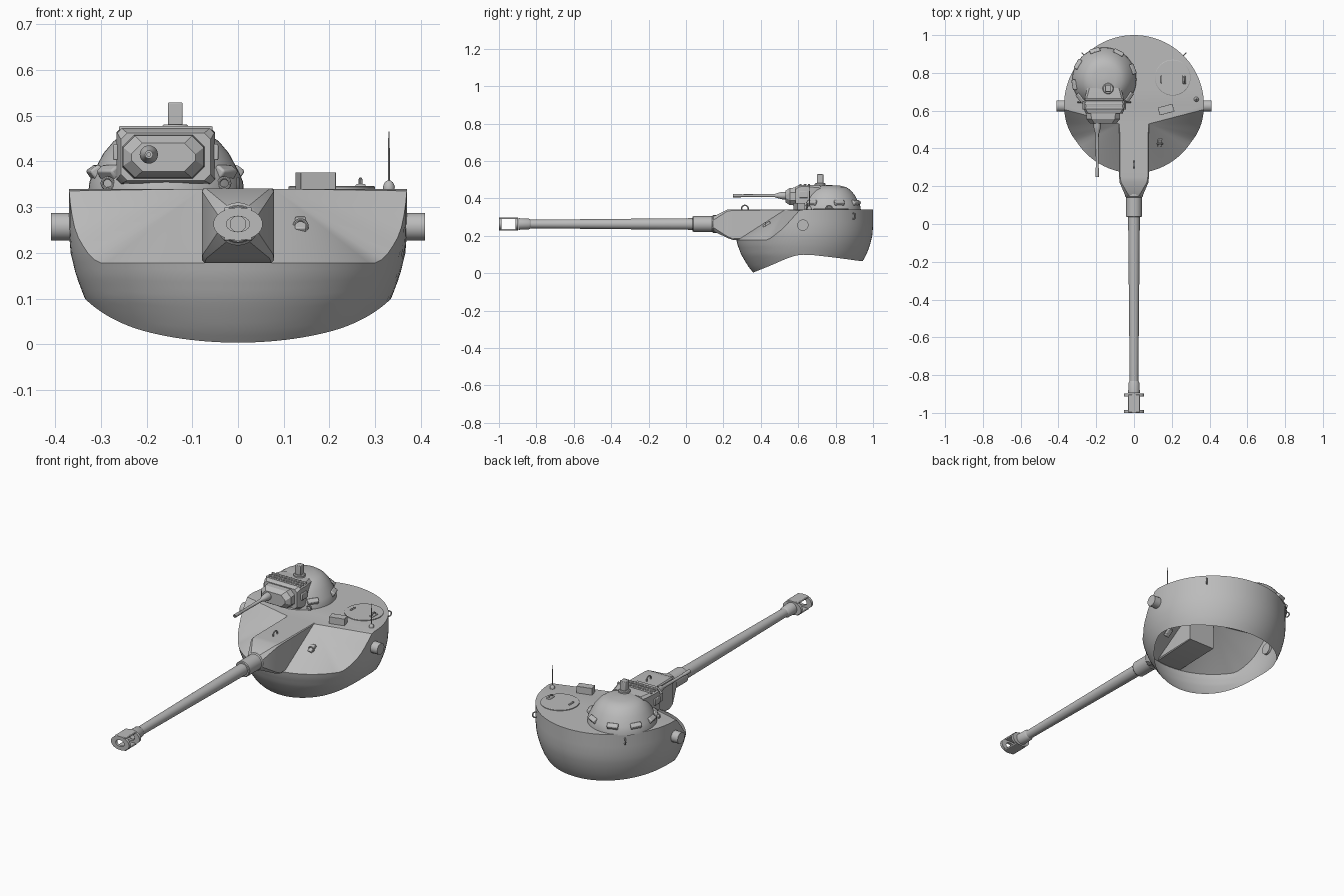
import bpy, bmesh, math
from mathutils import Matrix, Vector

if "Cube" in bpy.data.objects:
    bpy.data.objects.remove(bpy.data.objects["Cube"])

grey = bpy.data.materials.new("armour_grey")
grey.diffuse_color = (0.5, 0.5, 0.5, 1)
grey.use_nodes = True
grey.node_tree.nodes["Principled BSDF"].inputs["Base Color"].default_value = grey.diffuse_color
CY, TOP, GUN_Z = 0.63, 0.34, 0.263


def finish(ob, name, angle=30):
    ob.name = ob.data.name = name
    ob.data.materials.clear()
    ob.data.materials.append(grey)
    bpy.ops.object.select_all(action='DESELECT')
    ob.select_set(True)
    bpy.context.view_layer.objects.active = ob
    bpy.ops.object.shade_smooth_by_angle(angle=math.radians(angle))
    return ob


def mesh(name, verts, faces, angle=30):
    me = bpy.data.meshes.new(name)
    me.from_pydata([tuple(v) for v in verts], [], faces)
    bm = bmesh.new()
    bm.from_mesh(me)
    bmesh.ops.recalc_face_normals(bm, faces=bm.faces)
    bm.to_mesh(me)
    bm.free()
    ob = bpy.data.objects.new(name, me)
    bpy.context.collection.objects.link(ob)
    return finish(ob, name, angle)


def loft(name, rings, caps=True, closed=False, angle=30):
    n, v, f = len(rings[0]), [p for r in rings for p in r], []
    m = len(rings)
    for i in range(m if closed else m - 1):
        a, b = i * n, ((i + 1) % m) * n
        f += [(a + j, a + (j + 1) % n, b + (j + 1) % n, b + j) for j in range(n)]
    if caps and not closed:
        f += [tuple(range(n)), tuple(range((m - 1) * n, m * n))]
    return mesh(name, v, f, angle)


def lathe(name, profile, loc, axis='Z', n=32, sx=1, closed=False):
    """Turn (radius, distance) pairs about an axis; sx widens the section."""
    def pt(r, d, a):
        u, w = r * math.cos(a) * sx, r * math.sin(a)
        p = {'Z': (u, w, d), 'Y': (u, d, w), 'X': (d, u, w)}[axis]
        return Vector(p) + Vector(loc)
    return loft(name, [[pt(r, d, 2 * math.pi * j / n) for j in range(n)]
                       for r, d in profile], closed=closed)


def box(name, loc, size, rot=(0, 0, 0), bevel=0.003):
    bpy.ops.mesh.primitive_cube_add(size=1, location=loc, rotation=rot)
    ob = bpy.context.object
    ob.scale = size
    bpy.ops.object.transform_apply(location=False, rotation=False, scale=True)
    if bevel:
        m = ob.modifiers.new("bevel", 'BEVEL')
        m.width, m.segments = bevel, 2
    return finish(ob, name)


def ring(name, loc, rot, r=0.016, t=0.0035):
    bpy.ops.mesh.primitive_torus_add(major_radius=r, minor_radius=t, major_segments=20,
                                     minor_segments=8, location=loc, rotation=rot)
    return finish(bpy.context.object, name)


def interp(table, x):
    for (a, fa), (b, fb) in zip(table, table[1:]):
        if x <= b:
            t = max(0, (x - a) / (b - a))
            return fa + (fb - fa) * t
    return table[-1][1]


# Hull shell: bowl wall with a wavy lower rim, flat roof and fanned cheeks
BOWL = [(0, .268), (.03, .293), (.065, .315), (.1, .335), (.15, .354), (.2, .366), (.25, .37), (.34, .37)]
RIM = [(.36, .004), (.45, .04), (.53, .075), (.58, .093), (.62, .099), (.68, .097), (.8, .083), (.94, .064)]
EDGE = [(.43, .178), (.45, .187), (.52, .24), (.61, TOP)]
N, K = 96, 12
verts, faces, tops = [], [], []
for i in range(N):
    a = 2 * math.pi * i / N - math.pi / 2          # starts at the front centre
    c, s = math.cos(a), math.sin(a)
    rim = 0.05
    for _ in range(12):
        rim = interp(RIM, CY + s * interp(BOWL, rim))
    top = interp(EDGE, CY + s * .37)
    tops.append(top)
    for k in range(K + 1):
        z = rim + (top - rim) * k / K
        r = interp(BOWL, z)
        verts.append((c * r, CY + s * r, z))
for i in range(N):
    a, b = i * (K + 1), (i + 1) % N * (K + 1)
    faces += [(a + k, b + k, b + k + 1, a + k + 1) for k in range(K)]
right, left = len(verts), len(verts) + 1
verts += [(.078, .53, TOP), (-.078, .53, TOP)]
rim_top = [i * (K + 1) + K for i in range(N)]
roof = [i for i in range(N) if tops[i] >= TOP - 1e-5]
faces.append(tuple([right] + [rim_top[i] for i in roof] + [left]))
faces += [(right, rim_top[i], rim_top[i + 1]) for i in range(roof[0])]
faces += [(left, rim_top[i], rim_top[(i + 1) % N]) for i in range(roof[-1], N)]
faces.append((left, right, rim_top[0]))
mesh("hull_shell", verts, faces, 25)


# Gun neck: bevelled rectangular sections narrowing to the sleeve
def section(y, w, z0, z1, c):
    return [(-w + c, y, z0), (w - c, y, z0), (w, y, z0 + c), (w, y, z1 - c),
            (w - c, y, z1), (-w + c, y, z1), (-w, y, z1 - c), (-w, y, z0 + c)]


loft("gun_neck", [section(.54, .079, .19, TOP + .001, .003), section(.25, .079, .178, TOP + .001, .006),
                  section(.222, .077, .188, TOP, .008), section(.145, .044, .225, .303, .02)])

# Gun sleeve, barrel and the slotted muzzle brake
lathe("gun_sleeve", [(.047, .17), (.047, .145), (.042, .14), (.042, .04), (.039, .036)], (0, 0, GUN_Z), 'Y')
lathe("gun_barrel", [(.031, .05), (.030, -.1), (.026, -.5), (.023, -.83), (.029, -.84), (.031, -.895),
                     (.017, -.895), (.017, -.8)], (0, 0, GUN_Z), 'Y')
for y in (-.905, -.993):
    lathe("brake_flange", [(.036, y - .007), (.036, y + .007), (.017, y + .007), (.017, y - .007)],
          (0, 0, GUN_Z), 'Y', sx=1.5, closed=True)
for s in (-1, 1):
    box("brake_plate", (0, -.95, GUN_Z + s * .031), (.062, .095, .01))

# Trunnion stubs on both flanks
for s in (-1, 1):
    lathe("trunnion_stub", [(.03, s * .355), (.03, s * .409)], (0, .625, .257), 'X')

# Cupola dome with its base ring and vision blocks
CX, CYY = -.157, .765
lathe("cupola_dome", [(.170, .335), (.168, .355), (.160, .375), (.152, .39), (.137, .418), (.115, .444),
                      (.092, .46), (.06, .468), (.001, .471)], (CX, CYY, 0), n=48)
for d in (-35, 20, 62, 108, 150, 190, 218):
    a = math.radians(d)
    box("vision_block", (CX + .157 * math.cos(a), CYY + .157 * math.sin(a), .376), (.026, .056, .026),
        (0, math.radians(35), a), .005)

# Cupola gun housing: box, rounded mask and roof bars
loft("cupola_gun_housing", [section(.72, .09, .35, .468, .012), section(.645, .108, .35, .473, .01),
                            section(.605, .106, .352, .472, .01), section(.585, .098, .358, .462, .014)]
     ).location.x = -.158
loft("cupola_gun_mask", [section(.60, .090, .362, .458, .024), section(.555, .088, .364, .456, .026),
                         section(.532, .070, .378, .440, .024)]).location.x = -.163
for y in (.612, .635, .658):
    box("housing_bar", (-.158, y, .472), (.205, .012, .01))
for s in (-1, 1):
    box("housing_bracket", (-.158 + s * .108, .628, .42), (.014, .045, .035))
lathe("cupola_gun", [(.02, .56), (.02, .515), (.014, .49), (.0085, .475), (.007, .3), (.009, .295), (.009, .25),
                     (.004, .25), (.004, .28)], (-.195, 0, .415), 'Y', 20)

# Periscope on the cupola
lathe("periscope_base", [(.029, .46), (.029, .477), (.025, .481)], (-.137, .717, 0))
box("periscope_body", (-.137, .717, .504), (.032, .034, .05))

# Roof hatch, hinge, handle and stowage box
lathe("roof_hatch", [(.095, .335), (.095, .344), (.092, .346)], (.205, .775, 0), n=40)
box("hatch_hinge", (.145, .765, .348), (.008, .04, .008))
ring("hatch_handle", (.268, .765, .344), (0, math.pi / 2, 0), .017, .004)
box("handle_mount", (.268, .765, .346), (.022, .045, .009))
box("stowage_box", (.17, .606, .357), (.08, .042, .038), (0, 0, math.radians(15)), .001)

# Antenna
lathe("antenna_base", [(.012, .335), (.013, .345), (.009, .354), (.004, .358)], (.33, .66, 0), n=16)
lathe("antenna_rod", [(.0025, .35), (.002, .42), (.0012, .465)], (.33, .66, 0), n=8)

# Lifting rings on neck, cheek and rear wall, and cupola hooks
ring("neck_ring", (0, .315, .345), (0, math.pi / 2, 0), .018)
ring("cheek_ring", (.137, .425, .258), (math.pi / 2, 0, 0), .014)
box("cheek_bracket", (.137, .435, .255), (.024, .045, .03), (.6, 0, 0))
for x in (-.265, .265):
    ring("rear_ring", (x, .895, .305), (math.pi / 2, math.pi / 2, math.atan2(.265, x)), .015)
for x in (-.285, -.03):
    ring("cupola_hook", (x, .645, .352), (math.pi / 2, 0, 0), .012)
